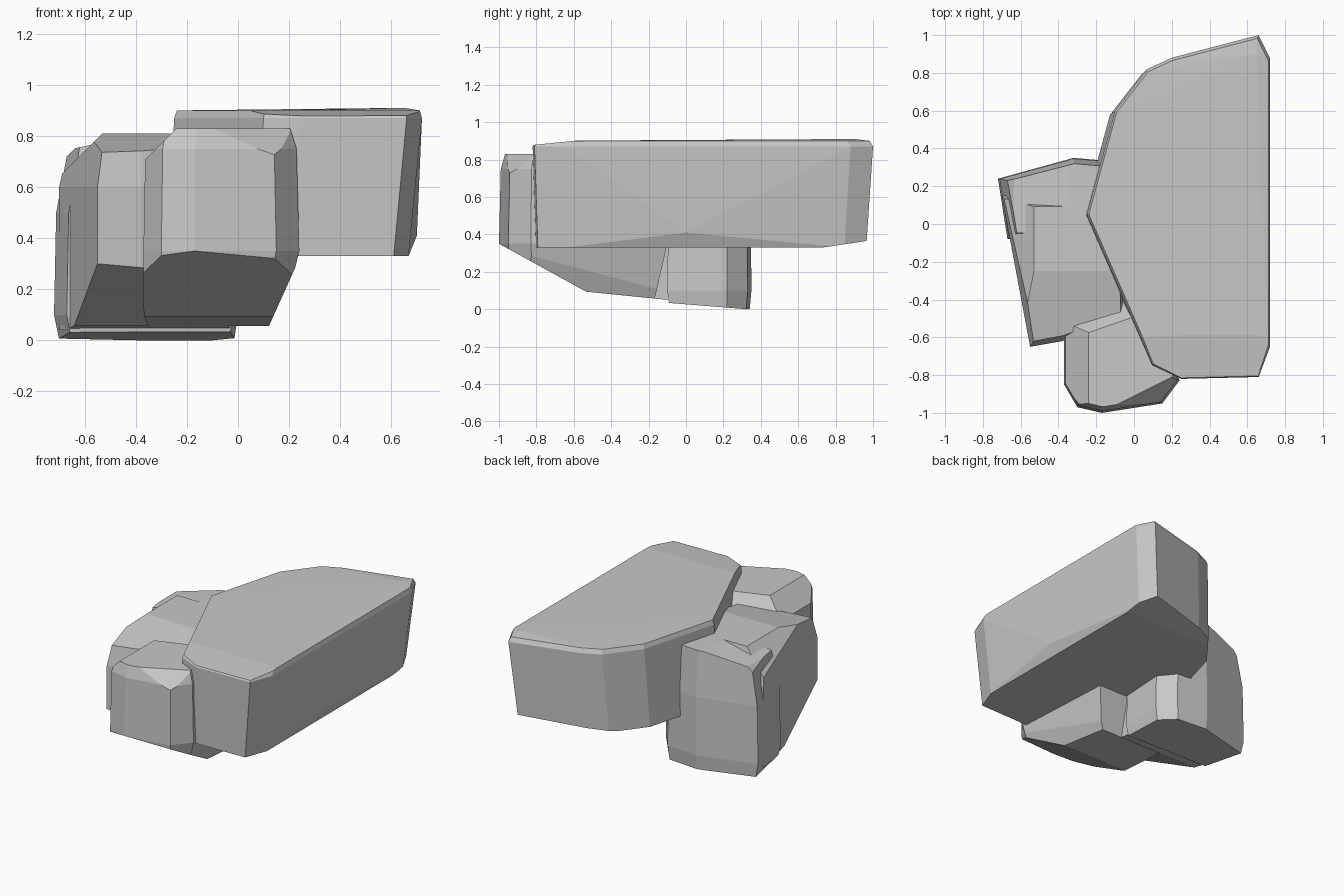
import bpy
import bmesh
from mathutils import Vector

if "Cube" in bpy.data.objects:
    bpy.data.objects.remove(bpy.data.objects["Cube"], do_unlink=True)

# One plain stone colour
stone = bpy.data.materials.new("grey_stone")
stone.use_nodes = True
colour = (.58, .58, .58, 1)
stone.diffuse_color = colour
shader = next(node for node in stone.node_tree.nodes if node.type == "BSDF_PRINCIPLED")
shader.inputs["Base Color"].default_value = colour
shader.inputs["Roughness"].default_value = .9


def chip(bm, point, direction):
    """Strike off everything beyond a plane and close the wound."""
    everything = bm.verts[:] + bm.edges[:] + bm.faces[:]
    bmesh.ops.bisect_plane(bm, geom=everything, plane_co=Vector(point),
                           plane_no=Vector(direction).normalized(), clear_outer=True)
    rim = [edge for edge in bm.edges if edge.is_boundary]
    bmesh.ops.holes_fill(bm, edges=rim, sides=0)


def boulder(name, outline, levels, chips=(), knobs=()):
    """Wrap a rock around one ground outline repeated at several levels.

    Each level is a height, a scale about the outline's middle and a sideways shift.
    """
    bm = bmesh.new()
    corners = [Vector(corner) for corner in outline]
    middle = sum(corners, Vector((0, 0))) / len(corners)
    for height, scale, shift in levels:
        for corner in corners:
            spot = middle + (corner - middle) * scale + Vector(shift)
            bm.verts.new((spot.x, spot.y, height))
    for knob in knobs:
        bm.verts.new(knob)

    hull = bmesh.ops.convex_hull(bm, input=bm.verts)
    buried = [item for item in hull["geom_interior"] if isinstance(item, bmesh.types.BMVert)]
    bmesh.ops.delete(bm, geom=buried, context="VERTS")
    for point, direction in chips:
        chip(bm, point, direction)
    bmesh.ops.recalc_face_normals(bm, faces=bm.faces)

    mesh = bpy.data.meshes.new(name)
    bm.to_mesh(mesh)
    bm.free()
    mesh.materials.append(stone)
    rock = bpy.data.objects.new(name, mesh)
    bpy.context.scene.collection.objects.link(rock)


centred = (0, 0)

# Big raised slab: straight outer side, pointed inner side, bulging lower edge
boulder(
    "raised_slab",
    outline=[(-.25, .05), (-.1, .6), (.07, .82), (.2, .88), (.66, 1), (.72, .88),
             (.72, -.65), (.66, -.81), (.25, -.82), (.1, -.75)],
    levels=[(.33, .97, (-.04, -.01)), (.87, 1, centred), (.9, .98, centred)],
    knobs=[(.7, 0, .41), (.65, .9, .91)],
    chips=[
        ((0, .8, .34), (0, .15, -1)),      # rising rear underside
        ((.6, -.8, .88), (0, -.1, 1)),     # lower front rim
    ],
)

# Front block: undercut foot, chipped face, back sloping under the slab
boulder(
    "front_block",
    outline=[(-.37, -.6), (-.37, -.85), (-.3, -.97), (-.17, -1),
             (.15, -.95), (.24, -.83), (.2, -.1), (-.35, -.1)],
    levels=[(.05, .88, (-.03, 0)), (.35, 1, centred),
            (.75, .97, centred), (.83, .9, centred)],
    chips=[
        ((0, -1, .35), (0, -.55, -1)),     # undercut front
        ((0, -.1, .05), (0, -.1, -1)),     # tilted underside
        ((.24, 0, .32), (1, 0, -.45)),     # sloping outer foot
        ((-.38, -.6, .8), (-.35, 1, .8)),  # hidden back
        ((.2, -.82, .82), (.5, -1, 1)),    # chipped outer corner
        ((-.3, -.8, .77), (-1, 0, 1)),     # worn inner edge
    ],
)

# Rear half of the side rock, resting on the ground
boulder(
    "rear_side_rock",
    outline=[(-.72, .24), (-.32, .35), (-.09, .33), (0, .22), (-.02, -.1), (-.67, -.08)],
    levels=[(0, .95, centred), (.1, 1, centred), (.5, .98, centred), (.81, .84, centred)],
    chips=[
        ((0, .2, .01), (0, -.08, -1)),     # tilted underside
        ((-.62, 0, .77), (-1, 0, 1)),      # worn side edge
        ((-.4, 0, .8), (-.2, 0, 1)),       # top falling towards the side
    ],
)

# Middle half of the side rock, undercut at the front
boulder(
    "middle_side_rock",
    outline=[(-.7, .15), (-.55, -.65), (-.38, -.62), (-.04, -.5), (-.03, .15)],
    levels=[(.04, 1, centred), (.6, 1, centred), (.81, .87, centred)],
    chips=[
        ((0, -.65, .3), (0, -1, -2)),      # undercut front
        ((0, -.1, .05), (0, -.1, -1)),     # tilted underside
        ((-.59, -.3, .75), (-1, 0, 1)),    # worn side edge
        ((0, -.25, .81), (0, -.2, 1)),     # sloping front shoulder
    ],
)
